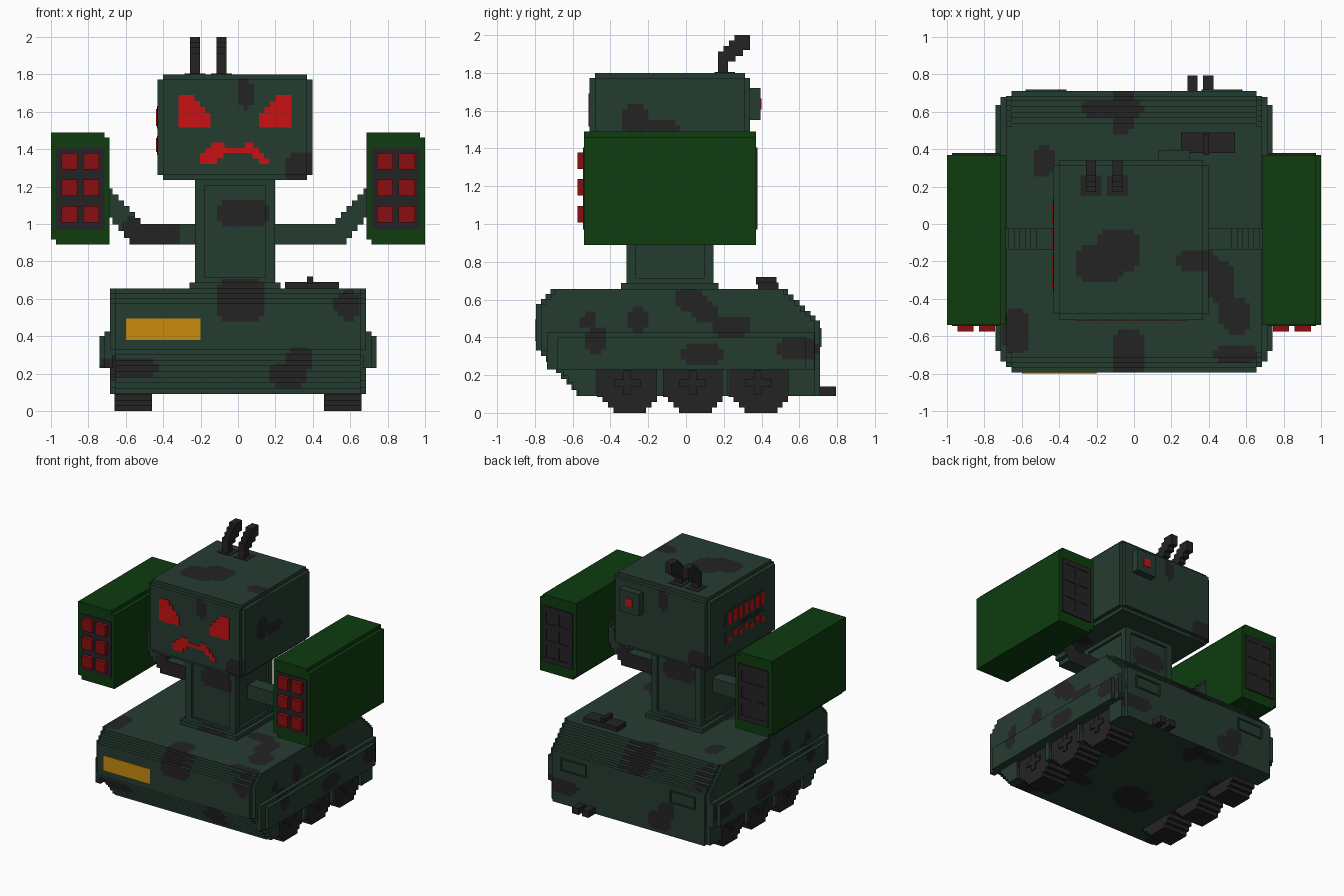
import bpy, bmesh
from mathutils import Vector

if "Cube" in bpy.data.objects:
    bpy.data.objects.remove(bpy.data.objects["Cube"])

V = 0.0282  # block size


def material(name, rgb):
    lin = [((c / 255 + 0.055) / 1.055) ** 2.4 for c in rgb] + [1]
    m = bpy.data.materials.new(name)
    m.use_nodes = True
    m.diffuse_color = lin
    m.node_tree.nodes["Principled BSDF"].inputs["Base Color"].default_value = lin
    return m


GREEN = material("army green", (37, 60, 48))
DARK = material("charcoal", (37, 35, 37))
BOXGREEN = material("pod green", (14, 60, 15))
RED = material("bright red", (200, 17, 20))
DEEPRED = material("deep red", (138, 15, 17))
YELLOW = material("amber", (200, 140, 14))

# Camouflage patches (u0, v0, u1, v1); the back mirrors the front, the belly repeats the top
FRONT = [(-.75, .18, -.43, .29), (-.12, .48, .15, .7), (.17, .12, .36, .26), (.26, .2, .4, .35),
         (.52, .49, .65, .64), (-.12, 1, .17, 1.12), (-.01, 1.61, .08, 1.78), (.26, 1.21, .43, 1.38),
         (-.62, .86, -.32, 1.05)]
SIDE = [(-.57, .44, -.47, .54), (-.54, .32, -.41, .45), (-.32, .43, -.19, .55), (-.06, .54, .1, .66),
        (.04, .47, .18, .58), (.13, .4, .34, .52), (-.02, .26, .2, .36), (.48, .29, .7, .4),
        (-.35, 1.48, -.2, 1.63), (-.24, 1.48, -.03, 1.55)]
TOP = [(-.29, .57, .05, .66), (-.12, .47, 0, .75), (-.54, .24, -.43, .43), (.23, -.25, .45, -.14),
       (.39, -.43, .53, -.2), (.46, -.58, .62, -.4), (-.7, -.69, -.55, -.46), (-.12, -.82, .05, -.57),
       (.42, -.74, .66, -.64), (-.31, -.3, -.04, -.12), (-.2, -.24, .03, -.03)]


def painted(face):
    """True where a face centre falls in a corner-cut patch for its direction."""
    ax = max(range(3), key=lambda i: abs(face.normal[i]))
    u, v = [c for i, c in enumerate(face.calc_center_median()) if i != ax]
    if ax == 1 and face.normal.y > 0:
        u = -u
    for u0, v0, u1, v1 in (SIDE, FRONT, TOP)[ax]:
        du, dv = min(u - u0, u1 - u), min(v - v0, v1 - v)
        if du > 0 and dv > 0 and du + dv > 0.04:
            return True
    return False


def stairs(points):
    """Turn every diagonal edge of a closed outline into block steps."""
    out = []
    for i, (u, v) in enumerate(points):
        u2, v2 = points[(i + 1) % len(points)]
        du, dv = u2 - u, v2 - v
        out.append((u, v))
        if abs(du) > 1e-5 and abs(dv) > 1e-5:
            n = max(1, round(min(abs(du), abs(dv)) / V))
            for k in range(n):
                b = (k + 1) / n
                out.append((u + du * b, v + dv * k / n))
                if k < n - 1:
                    out.append((u + du * b, v + dv * b))
    return out


def prism(points, axis, a, b):
    return (stairs(points), axis, a, b)


def box(x0, x1, y0, y1, z0, z1):
    return ([(x0, y0), (x1, y0), (x1, y1), (x0, y1)], 2, z0, z1)


def octagon(u0, u1, v0, v1, c):
    return [(u0 + c, v0), (u1 - c, v0), (u1, v0 + c), (u1, v1 - c),
            (u1 - c, v1), (u0 + c, v1), (u0, v1 - c), (u0, v0 + c)]


def eased(x0, x1, y0, y1, z0, z1):
    """Box with one block taken off every edge."""
    return [box(x0, x1, y0 + V, y1 - V, z0 + V, z1 - V), box(x0 + V, x1 - V, y0, y1, z0 + V, z1 - V),
            box(x0 + V, x1 - V, y0 + V, y1 - V, z0, z1)]


def cut_blocks(bm):
    """Slice a mesh along the block grid."""
    for ax in range(3):
        vals = [v.co[ax] for v in bm.verts]
        for k in range(int(min(vals) / V) - 1, int(max(vals) / V) + 2):
            if min(vals) < k * V < max(vals):
                normal = Vector([float(i == ax) for i in range(3)])
                bmesh.ops.bisect_plane(bm, geom=bm.verts[:] + bm.edges[:] + bm.faces[:],
                                       dist=1e-4, plane_co=normal * k * V, plane_no=normal)


def build(name, pieces, mat, camo=False):
    bm = bmesh.new()
    for points, axis, a, b in pieces:
        ends = []
        for d in (a, b):
            ends.append([bm.verts.new((*p[:axis], d, *p[axis:])) for p in points])
            bm.faces.new(ends[-1])
        lo, hi = ends
        for i in range(len(lo)):
            bm.faces.new((lo[i - 1], lo[i], hi[i], hi[i - 1]))
    bmesh.ops.recalc_face_normals(bm, faces=bm.faces)
    mesh = bpy.data.meshes.new(name)
    mesh.materials.append(mat)
    if camo:
        mesh.materials.append(DARK)
        cut_blocks(bm)
        bm.normal_update()
        for f in bm.faces:
            f.material_index = int(painted(f))
    bm.to_mesh(mesh)
    bm.free()
    bpy.context.collection.objects.link(bpy.data.objects.new(name, mesh))


SIDES = ((1, "left"), (-1, "right"))


def span(s, a, b):
    """Ordered x range on one side."""
    return sorted((s * a, s * b))


# Hull: full profile, then side layers and skirts stepping outward
hull = [(-.58, .09), (.71, .09), (.71, .49), (.66, .54), (.54, .655), (-.69, .655), (-.795, .55), (-.795, .33)]
upper = [(-.68, .23), (.68, .23)] + [(y * .963, z) for y, z in hull[2:]]
nose = [(-.68, .23), (-.57, .09), (-.47, .09), (-.47, .23)]
build("hull", [prism(hull, 0, -.655, .655)], GREEN, True)
for s, side in SIDES:
    x0, x1 = span(s, .64, .685)
    layers = [prism(upper, 0, x0, x1), prism(nose, 0, x0, x1)]
    layers += [box(x0, x1, a, b, .09, .23) for a, b in ((-.155, -.12), (.19, .22), (.54, .68))]
    build(side + "_hull_side", layers, GREEN, True)
    build(side + "_skirt", [box(*span(s, .67, .713), -.735, .68, .23, .425),
                            box(*span(s, .70, .74), -.68, .635, .23, .40)], GREEN, True)
    # three wheels with crossed hubs
    for n in range(3):
        y = -.312 + n * .347
        hub = [box(*span(s, .65, .669), y - a, y + a, .16 - b, .16 + b) for a, b in ((.07, .02), (.02, .065))]
        tyre = prism(octagon(y - .158, y + .158, 0, .32, .085), 0, s * .46, s * .66)
        build(f"{side}_wheel_{n + 1}", [tyre] + hub, DARK)
    # framed rear vent
    x0, x1 = span(s, .36, .58)
    vent = [box(x0, x1, .705, .718, z, z + .01) for z in (.35, .44)]
    vent += [box(x, x + .01, .705, .718, .35, .45) for x in (x0, x1 - .01)]
    build(side + "_rear_vent", vent, GREEN)

# Hull fittings
build("headlamp", [box(-.60, -.20, -.80, -.79, .38, .495)], YELLOW)
build("tow_hooks", [box(x, x + .055, .70, .795, .09, .14) for x in (.285, .37)], DARK)
build("hatch", [box(.25, .54, .38, .49, .65, .69), box(.37, .40, .37, .48, .68, .72)], DARK)

# Neck: inset core framed by posts and bands
x0, x1, y0, y1 = -.23, .198, -.315, .145
neck = [box(x0 + .02, x1 - .02, y0 + .02, y1 - .02, .65, 1.25)]
neck += [box(a, a + .05, b, b + .05, .66, 1.25) for a in (x0, x1 - .05) for b in (y0, y1 - .05)]
neck += [box(x0, x1, y0, y1, .65, .715), box(x0, x1, y0, y1, 1.205, 1.245),
         box(x0 - V, x1 + V, y0 - V, y1 + V, .65, .687)]
build("neck", neck, GREEN, True)

# Arms and missile pods
arm = [(.15, .89), (.55, .89), (.70, 1.07), (.70, 1.19), (.52, 1.0), (.15, 1.0)]
for s, side in SIDES:
    build(side + "_arm", [prism([(s * x, z) for x, z in arm], 1, -.135, -.025)], GREEN, True)
    x0, x1 = span(s, .686, 1)
    build(side + "_pod", [prism(octagon(x0, x1, .89, 1.49, V), 1, -.54, .37)], BOXGREEN)
    x0, x1 = x0 + V, x1 - V
    build(side + "_pod_front_plate", [box(x0, x1, -.545, -.53, .97, 1.405)], DARK)
    build(side + "_missiles", [box(*span(s, x, x + .087), -.575, -.52, 1.008 + r * .142, 1.095 + r * .142)
                               for x in (.742, .858) for r in range(3)], DEEPRED)
    # rear exhaust grid
    grid = [box(x0, x1, .36, .374, .97, 1.405)]
    grid += [box(x0, x1, .37, .379, .97 + r * .132, 1.01 + r * .132) for r in range(4)]
    grid += [box(x0 + c * .114, x0 + c * .114 + .03, .37, .378, .97, 1.405) for c in range(3)]
    build(side + "_pod_rear_grid", grid, DARK)

# Head with face
build("head", eased(-.43, .397, -.51, .34, 1.235, 1.80), GREEN, True)
C = -.017  # head centre line
eye = [(.13, 1.515), (.302, 1.515), (.302, 1.69), (.245, 1.69), (.13, 1.56)]
for s, side in SIDES:
    build(side + "_eye", [prism([(C + s * x, z) for x, z in eye], 1, -.515, -.505)], RED)
lips = [(.06, 1.38), (.13, 1.32), (.185, 1.32), (.185, 1.35), (.10, 1.435), (.055, 1.435), (.055, 1.405)]
mouth = [(C + x, z) for x, z in lips] + [(C - x, z) for x, z in reversed(lips)]
build("mouth", [prism(mouth, 1, -.515, -.505)], RED)

# Side display panels with light bars
build("display_panels", [box(-.434, -.425, -.36, .14, a, b) for a, b in ((1.51, 1.63), (1.37, 1.47))], GREEN)
bars = []
for k in range(7):
    y, z = -.34 + k * .068, 1.385 + .03 * (k % 2)
    bars += [box(-.438, -.43, y, y + .04, 1.525, 1.615), box(-.438, -.43, y, y + .04, z, z + .045)]
build("display_bars", bars, RED)

# Rear sensor
build("sensor_box", [box(.13, .30, .33, .395, 1.55, 1.72)], GREEN)
build("sensor_light", [box(.185, .245, .39, .40, 1.605, 1.665)], RED)

# Antennae leaning back in steps, each on a thin base plate
rod = [(.17, 1.79), (.222, 1.79), (.222, 1.86), (.34, 1.95), (.34, 2.0), (.285, 2.0), (.17, 1.885)]
for name, x in (("right_antenna", -.257), ("left_antenna", -.115)):
    build(name, [prism(rod, 0, x, x + .054), box(x - .03, x + .084, .15, .26, 1.795, 1.804)], DARK)
